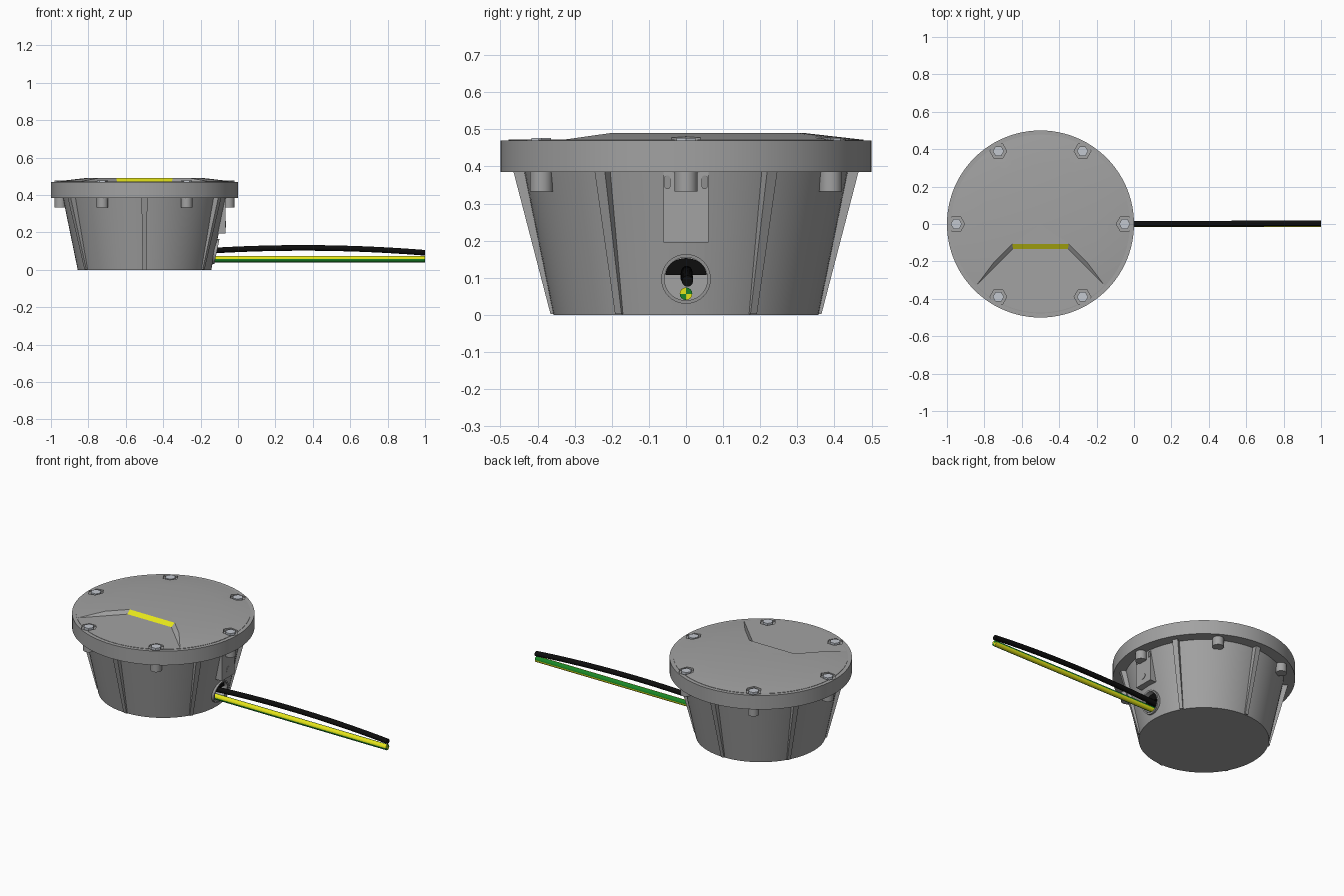
import bpy, bmesh, math
from mathutils import Matrix, Vector

cube = bpy.data.objects.get("Cube")
if cube:
    bpy.data.objects.remove(cube)

CX = -0.5            # axis of the housing
BASE_R, TOP_R, BODY_H = 0.357, 0.437, 0.39
SLOPE = (TOP_R - BASE_R) / BODY_H


def material(name, rgb):
    m = bpy.data.materials.new(name)
    m.use_nodes = True
    m.diffuse_color = (*rgb, 1)
    m.node_tree.nodes["Principled BSDF"].inputs["Base Color"].default_value = (*rgb, 1)
    return m


grey = material("housing grey", (0.36, 0.36, 0.36))
silver = material("bolt silver", (0.55, 0.58, 0.63))
yellow = material("yellow", (0.78, 0.78, 0.01))
green = material("green", (0.01, 0.24, 0.02))
black = material("cable black", (0.004, 0.004, 0.004))


def make(name, bm, mats, smooth=True):
    bmesh.ops.recalc_face_normals(bm, faces=bm.faces)
    me = bpy.data.meshes.new(name)
    bm.to_mesh(me)
    bm.free()
    ob = bpy.data.objects.new(name, me)
    bpy.context.collection.objects.link(ob)
    ob.location.x = CX
    for m in mats:
        me.materials.append(m)
    if smooth:
        activate(ob)
        bpy.ops.object.shade_smooth_by_angle(angle=math.radians(30))
    return ob


def activate(ob):
    bpy.ops.object.select_all(action='DESELECT')
    ob.select_set(True)
    bpy.context.view_layer.objects.active = ob


def lathe(profile, steps=96):
    bm = bmesh.new()
    verts = [bm.verts.new((r, 0, z)) for r, z in profile]
    edges = [bm.edges.new(p) for p in zip(verts, verts[1:])]
    bmesh.ops.spin(bm, geom=verts + edges, axis=(0, 0, 1), cent=(0, 0, 0),
                   angle=math.tau, steps=steps)
    bmesh.ops.remove_doubles(bm, verts=bm.verts, dist=1e-4)
    return bm


def prism(bottom, top):
    """Solid between two matching loops of points."""
    bm = bmesh.new()
    a, b = [[bm.verts.new(p) for p in loop] for loop in (bottom, top)]
    bm.faces.new(a)
    bm.faces.new(b)
    n = len(a)
    for i in range(n):
        bm.faces.new((a[i], a[(i + 1) % n], b[(i + 1) % n], b[i]))
    bmesh.ops.recalc_face_normals(bm, faces=bm.faces)
    return bm


def cylinder(r, z0, z1, pos=(0, 0), sides=32, turn=0):
    ring = [(pos[0] + r * math.cos(turn + math.tau * i / sides),
             pos[1] + r * math.sin(turn + math.tau * i / sides)) for i in range(sides)]
    return prism([(x, y, z0) for x, y in ring], [(x, y, z1) for x, y in ring])


def cut(target, name, bm):
    cutter = make(name, bm, [grey], False)
    mod = target.modifiers.new("cut", 'BOOLEAN')
    mod.operation, mod.solver, mod.object = 'DIFFERENCE', 'EXACT', cutter
    activate(target)
    bpy.ops.object.modifier_apply(modifier=mod.name)
    bpy.data.objects.remove(cutter)


def side_tube(r, x0, lift, z, sides=40):
    """Round bar along x whose outer end follows the tapered wall."""
    ring = [(r * math.cos(math.tau * i / sides), z + r * math.sin(math.tau * i / sides))
            for i in range(sides)]
    return prism([(x0, y, h) for y, h in ring],
                 [(BASE_R + SLOPE * h + lift, y, h) for y, h in ring])


# Housing and flange
body = make("housing", lathe([(0, 0), (BASE_R, 0), (TOP_R, BODY_H), (0, BODY_H)]), [grey])
flange = make("flange", lathe([(0, 0.385), (0.5, 0.385), (0.5, 0.47), (0, 0.47)]), [grey])

# Cable port with a recess
PORT_Z = 0.097
port = make("cable_port", side_tube(0.067, 0.31, 0.01, PORT_Z), [grey])
for part in (body, port):
    cut(part, "port_cutter", side_tube(0.058, 0.3, 0.1, PORT_Z))

# Black gland filling the upper half of the port
half = [(0.055 * math.cos(math.pi * i / 20), 0.108 + 0.045 * math.sin(math.pi * i / 20))
        for i in range(21)]
make("cable_gland", prism([(0.3, y, z) for y, z in half], [(0.37, y, z) for y, z in half]), [black])

# Flat mounting pad above the port, with slots and a small round plug
outline = [(-0.06, 0.195), (0.06, 0.195), (0.06, 0.39), (-0.06, 0.39)]
pad = make("mounting_pad", prism([(0.37, y, z) for y, z in outline],
                                 [(0.434, y, z) for y, z in outline]), [grey], False)
for side in (-1, 1):
    slot = [(side * 0.05 + 0.007 * math.cos(a), 0.358 + 0.007 * math.sin(a)
             + (0.011 if math.sin(a) > 0 else -0.011))
            for a in [math.tau * (i + 0.5) / 16 for i in range(16)]]
    cut(pad, "slot_cutter", prism([(0.42, y, z) for y, z in slot],
                                  [(0.46, y, z) for y, z in slot]))
plug = cylinder(0.018, 0.42, 0.437, sides=24)
bmesh.ops.transform(plug, verts=plug.verts, matrix=Matrix.Translation((0, 0, 0.243))
                    @ Matrix.Rotation(math.pi / 2, 4, 'Y'))
make("pad_plug", plug, [grey])

# Tapered ribs around the housing
for i in range(6):
    def level(r0, r1, w, z):
        return [(r0, -w, z), (r1, -w, z), (r1, w, z), (r0, w, z)]
    rib = prism(level(0.33, 0.365, 0.01, 0.002), level(0.4, 0.466, 0.016, 0.39))
    bmesh.ops.rotate(rib, verts=rib.verts,
                     matrix=Matrix.Rotation(math.radians(30 + 60 * i), 3, 'Z'))
    make(f"rib_{i + 1}", rib, [grey], False)

# Domed lid with the light notch
lid = make("lid", lathe([(0, 0.46), (0.478, 0.46), (0.478, 0.472), (0.32, 0.49), (0, 0.49)]), [grey])


def notch(half_width, back, z):
    reach = 0.5
    right = [(half_width, back), (half_width + reach, back - reach)]
    return [(x, y, z) for x, y in right] + [(-x, y, z) for x, y in reversed(right)]


cut(lid, "notch_cutter", prism(notch(0.147, -0.133, 0.4725), notch(0.153, -0.0865, 0.5025)))

# Bolt pockets, bolts and bosses
for i in range(6):
    a = math.radians(60 * i)
    pos = (0.45 * math.cos(a), 0.45 * math.sin(a))
    for part in (lid, flange):
        cut(part, "pocket_cutter", cylinder(0.045, 0.463, 0.52, pos, 6, a))
    make(f"bolt_{i + 1}", cylinder(0.03, 0.45, 0.477, pos, 6, a), [silver], False)
    make(f"boss_{i + 1}", cylinder(0.031, 0.333, 0.39, pos), [grey])

# Yellow window on the sloped back wall of the notch
lid.data.materials.clear()
lid.data.materials.append(grey)
lid.data.materials.append(yellow)
for f in lid.data.polygons:
    is_window = f.normal.y < -0.3 and f.normal.z > 0.3 and abs(f.normal.x) < 0.1 \
        and abs(f.center.x) < 0.15 and -0.14 < f.center.y < -0.08
    f.material_index = 1 if is_window else 0


# Cables
def cable(name, path, r, mats, rule, sides=16):
    bm = bmesh.new()
    rings = [[bm.verts.new(Vector(p) + Vector((0, r * math.cos(math.tau * k / sides),
                                               r * math.sin(math.tau * k / sides))))
              for k in range(sides)] for p in path]
    for a, b in zip(rings, rings[1:]):
        for k in range(sides):
            n = (k + 1) % sides
            bm.faces.new((a[k], a[n], b[n], b[k])).material_index = rule(k * 4 // sides)
    for ring in (rings[0], rings[-1]):
        mid = bm.verts.new(sum((v.co for v in ring), Vector()) / sides)
        for k in range(sides):
            bm.faces.new((ring[k], ring[(k + 1) % sides], mid)).material_index = rule(k * 4 // sides)
    make(name, bm, mats)


arc = []
for i in range(25):
    t = i / 24
    arc.append((0.32 + 1.18 * t, 0.004 * t, 0.1 + 0.077 * t - 0.086 * t * t))
cable("black_cable", arc, 0.015, [black], lambda q: 0)
cable("earth_cable", [(0.32, 0, 0.057), (1.5, 0, 0.057)], 0.017, [green, yellow], lambda q: q % 2)
